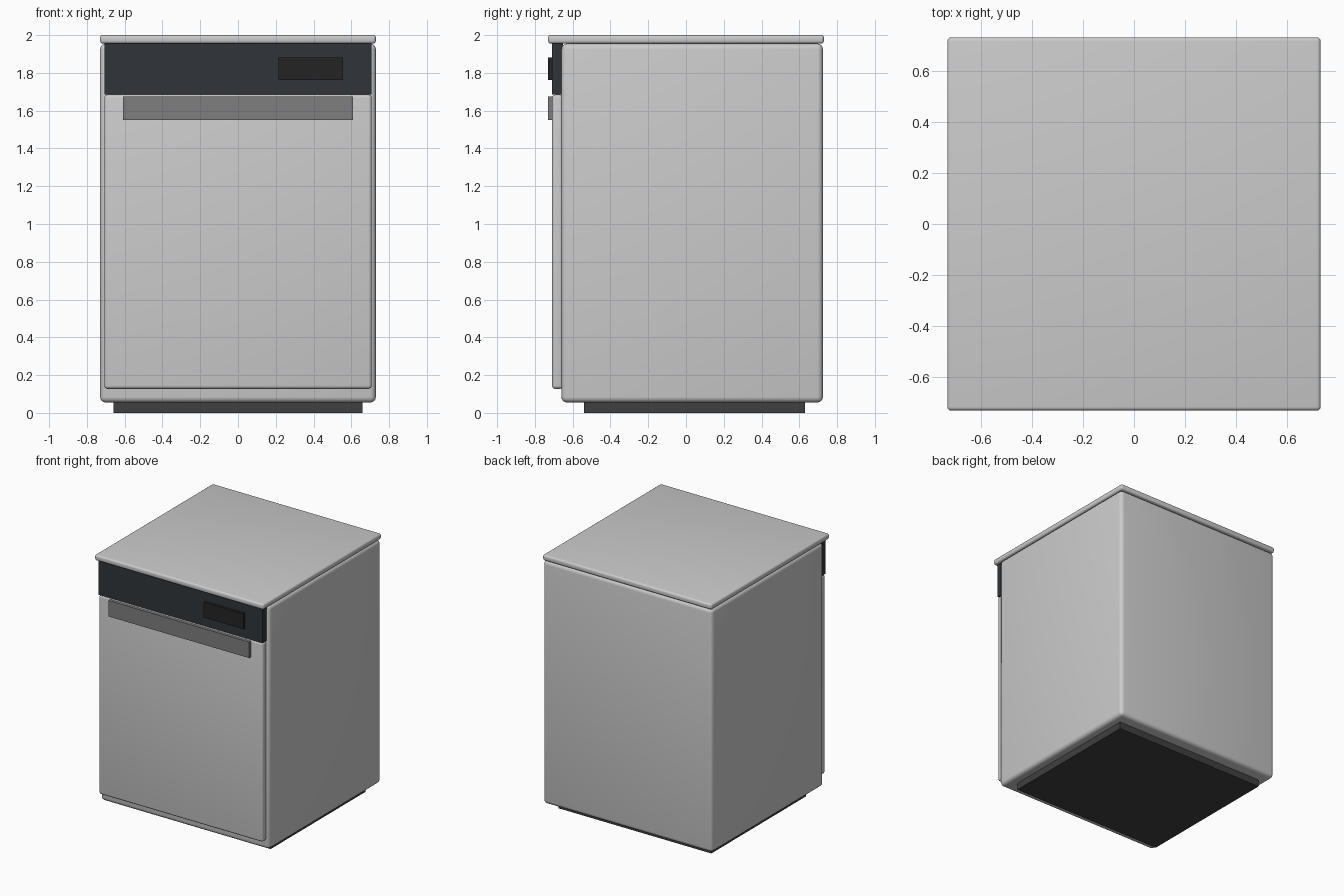
import bpy, bmesh

if "Cube" in bpy.data.objects:
    bpy.data.objects.remove(bpy.data.objects["Cube"])


def material(name, rgb):
    m = bpy.data.materials.new(name)
    m.diffuse_color = (*rgb, 1)
    m.use_nodes = True
    m.node_tree.nodes["Principled BSDF"].inputs["Base Color"].default_value = m.diffuse_color
    return m


def box(name, x, y, z, bevel=0, mat=None):
    """Box from (min, max) ranges with an optional rounded bevel."""
    bm = bmesh.new()
    bmesh.ops.create_cube(bm, size=1)
    for v in bm.verts:
        for i, (lo, hi) in enumerate((x, y, z)):
            v.co[i] = hi if v.co[i] > 0 else lo
    mesh = bpy.data.meshes.new(name)
    bm.to_mesh(mesh)
    bm.free()
    ob = bpy.data.objects.new(name, mesh)
    bpy.context.collection.objects.link(ob)
    if mat:
        mesh.materials.append(mat)
    if bevel:
        mod = ob.modifiers.new("rounded_edges", 'BEVEL')
        mod.width = bevel
        mod.segments = 4
        bpy.ops.object.select_all(action='DESELECT')
        ob.select_set(True)
        bpy.context.view_layer.objects.active = ob
        bpy.ops.object.modifier_apply(modifier=mod.name)
        bpy.ops.object.shade_smooth_by_angle()
    return ob


panel_mat = material("panel_dark", (0.03, 0.036, 0.042))
display_mat = material("display_black", (0.017, 0.017, 0.017))
handle_mat = material("handle_grey", (0.21, 0.21, 0.215))
plinth_mat = material("plinth_dark", (0.05, 0.05, 0.052))

# Cabinet, worktop and recessed plinth
box("cabinet", (-0.73, 0.73), (-0.66, 0.725), (0.055, 1.955), 0.03)
box("worktop", (-0.73, 0.73), (-0.73, 0.73), (1.955, 2.0), 0.015)
box("plinth", (-0.66, 0.66), (-0.54, 0.63), (0.0, 0.06), 0, plinth_mat)

# Door with handle strip
box("door", (-0.708, 0.708), (-0.709, -0.65), (0.127, 1.685), 0.018)
box("handle", (-0.608, 0.608), (-0.73, -0.705), (1.55, 1.675), 0, handle_mat)

# Control panel with display
box("control_panel", (-0.708, 0.708), (-0.709, -0.65), (1.685, 1.96), 0, panel_mat)
box("display", (0.215, 0.557), (-0.73, -0.705), (1.762, 1.882), 0, display_mat)
